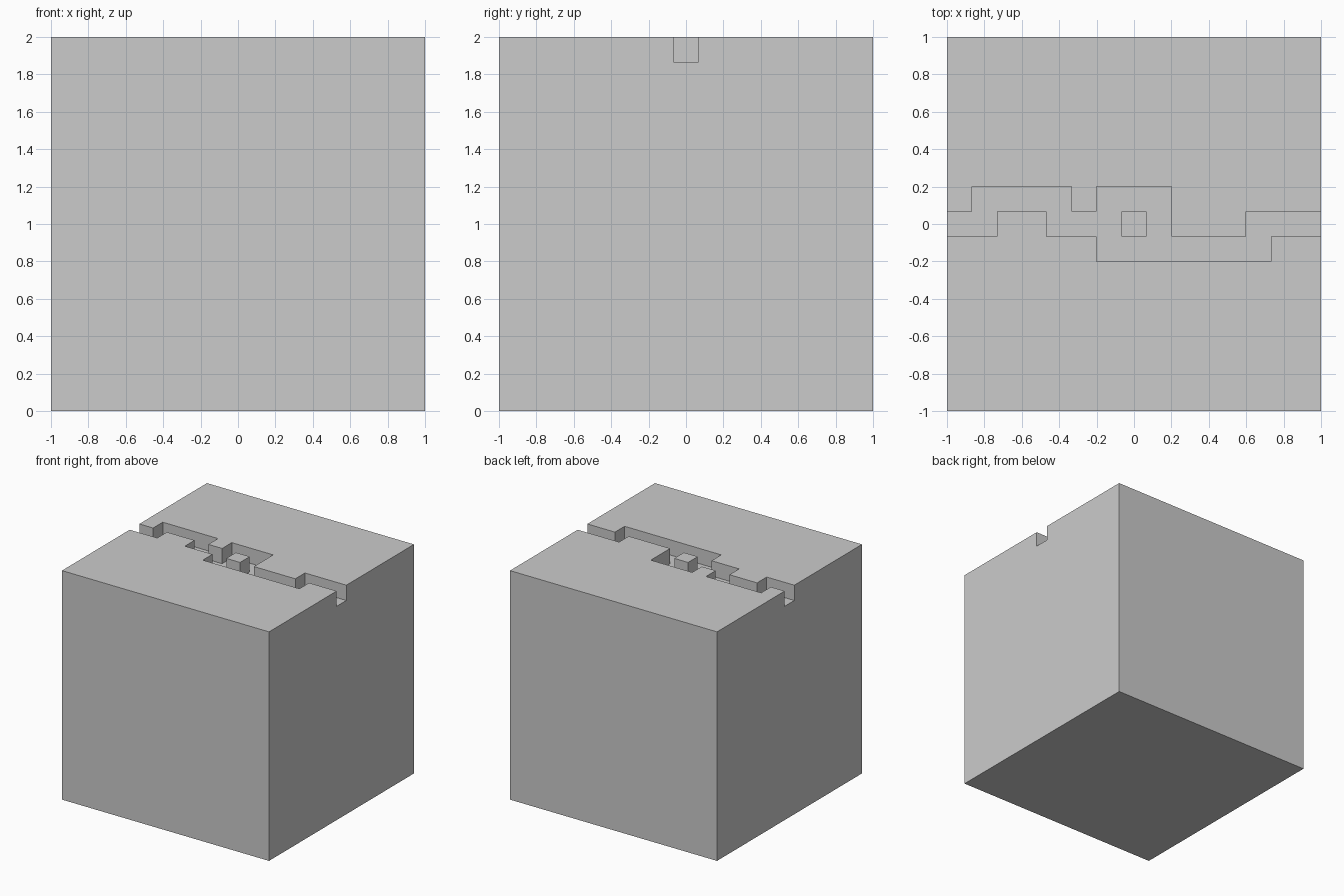
import bpy, bmesh
from mathutils import Matrix, Vector

if "Cube" in bpy.data.objects:
    bpy.data.objects.remove(bpy.data.objects["Cube"])

U = 2 / 15          # one block: the cube is 15 blocks wide
FLOOR = 2 - U       # trench is one block deep


def make_object(name, bm):
    bmesh.ops.recalc_face_normals(bm, faces=bm.faces)
    mesh = bpy.data.meshes.new(name)
    bm.to_mesh(mesh)
    bm.free()
    obj = bpy.data.objects.new(name, mesh)
    bpy.context.collection.objects.link(obj)
    return obj


def box(name, size, centre_z, open_bottom=False):
    bm = bmesh.new()
    bmesh.ops.create_cube(bm, size=size, matrix=Matrix.Translation((0, 0, centre_z)))
    if open_bottom:
        low = min(bm.faces, key=lambda f: f.calc_center_median().z)
        bmesh.ops.delete(bm, geom=[low], context='FACES_ONLY')
    return make_object(name, bm)


def prism(name, outline, z, height):
    bm = bmesh.new()
    face = bm.faces.new([bm.verts.new((x * U, y * U, z)) for x, y in outline])
    top = bmesh.ops.extrude_face_region(bm, geom=[face])
    verts = [v for v in top["geom"] if isinstance(v, bmesh.types.BMVert)]
    bmesh.ops.translate(bm, verts=verts, vec=Vector((0, 0, height)))
    return make_object(name, bm)


def stepped_edge(start, steps):
    # Each step: (x where the run ends, y of the run), in blocks
    points, x = [], start
    for end, y in steps:
        points += [(x, y), (end, y)]
        x = end
    return points


# Solid cube body
body = box("cube_body", 2, 1)

# Winding trench across the top, from left side to right side
back = stepped_edge(-8.5, [(-6.5, .5), (-2.5, 1.5), (-1.5, .5),
                           (1.5, 1.5), (4.5, -.5), (8.5, .5)])
front = stepped_edge(-8.5, [(-5.5, -.5), (-3.5, .5), (-1.5, -.5),
                            (5.5, -1.5), (8.5, -.5)])
cutter = prism("trench_cutter", front + back[::-1], FLOOR, 2 * U)
cutter.hide_render = True

mod = body.modifiers.new("trench", 'BOOLEAN')
mod.operation = 'DIFFERENCE'
mod.solver = 'EXACT'
mod.object = cutter
bpy.context.view_layer.objects.active = body
bpy.ops.object.modifier_apply(modifier=mod.name)
bpy.data.objects.remove(cutter)

# Single block standing in the trench
box("centre_block", U, 2 - U / 2, open_bottom=True)
